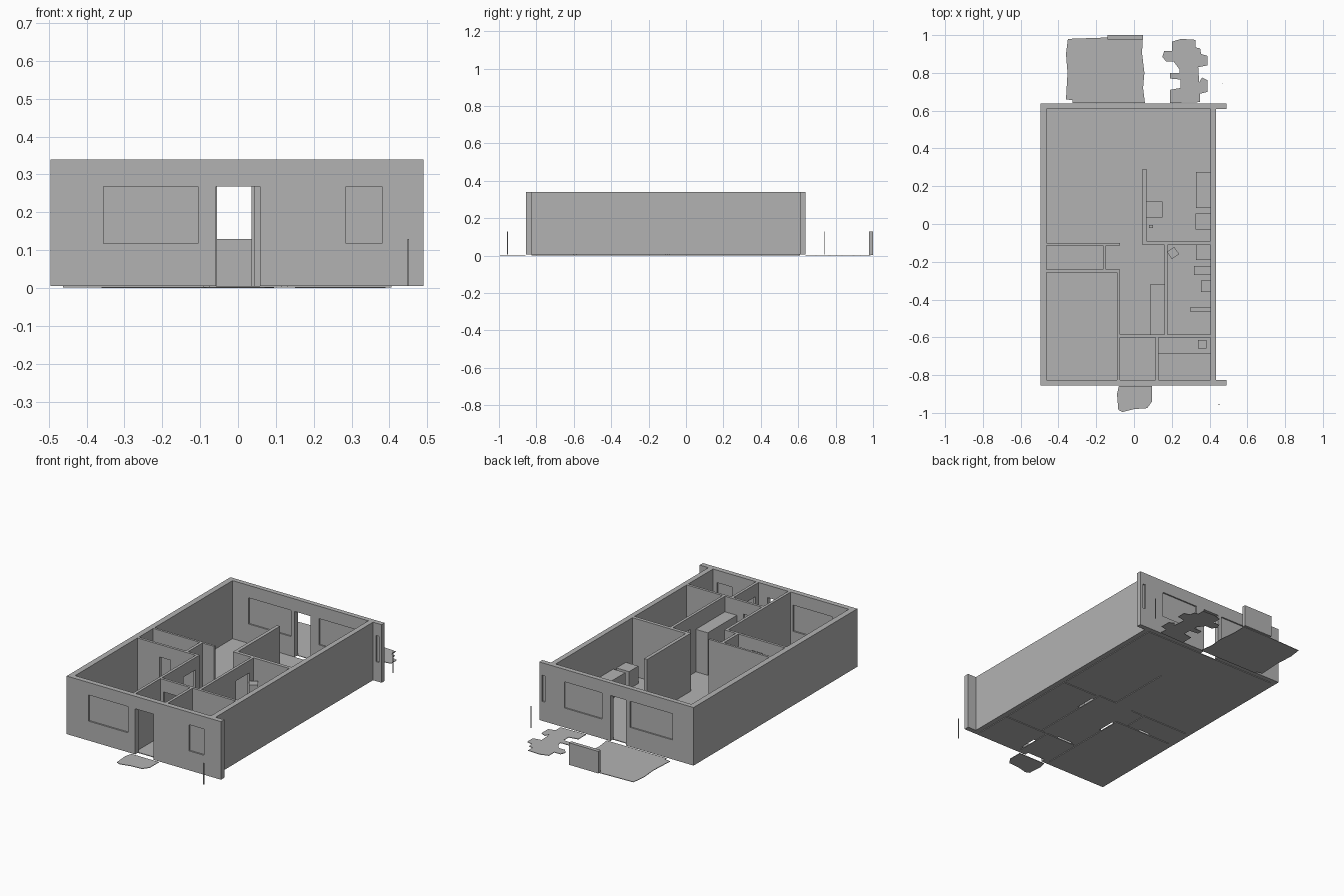
import bpy, bmesh, math
from mathutils import Matrix

cube = bpy.data.objects.get("Cube")
if cube:
    bpy.data.objects.remove(cube)

grey = bpy.data.materials.new("plain_grey")
grey.use_nodes = True
colour = (0.45, 0.45, 0.45, 1)
grey.diffuse_color = colour
grey.node_tree.nodes["Principled BSDF"].inputs["Base Color"].default_value = colour

BASE, TOP = 0.005, 0.34
HEAD = 0.268
SILL = 0.117


def finish(name, bm):
    bmesh.ops.recalc_face_normals(bm, faces=bm.faces)
    mesh = bpy.data.meshes.new(name)
    bm.to_mesh(mesh)
    bm.free()
    mesh.materials.append(grey)
    obj = bpy.data.objects.new(name, mesh)
    bpy.context.collection.objects.link(obj)
    return obj


def box(name, x, y, z, turn=0):
    bm = bmesh.new()
    bmesh.ops.create_cube(bm, size=1)
    size = Matrix.Diagonal((x[1] - x[0], y[1] - y[0], z[1] - z[0], 1))
    place = Matrix.Translation((sum(x) / 2, sum(y) / 2, sum(z) / 2))
    bm.transform(place @ Matrix.Rotation(math.radians(turn), 4, 'Z') @ size)
    return finish(name, bm)


def slab(name, outline, height=0.003):
    bm = bmesh.new()
    face = bm.faces.new([bm.verts.new((x, y, 0)) for x, y in outline])
    ext = bmesh.ops.extrude_face_region(bm, geom=[face])["geom"]
    bmesh.ops.translate(bm, vec=(0, 0, height),
                        verts=[v for v in ext if isinstance(v, bmesh.types.BMVert)])
    return finish(name, bm)


def wall(name, axis, span, depth, doors=(), windows=()):
    """Wall along an axis; doors are open, windows hold a recessed pane."""
    holes = [(a, b, BASE, HEAD) for a, b in doors]
    holes += [(a, b, SILL, HEAD) for a, b in windows]
    us = sorted({*span, *(h[i] for h in holes for i in (0, 1))})
    zs = sorted({BASE, TOP, *(h[i] for h in holes for i in (2, 3))})

    def point(u, d, z):
        return (u, d, z) if axis == 'x' else (d, u, z)

    bm = bmesh.new()
    for u0, u1 in zip(us, us[1:]):
        for z0, z1 in zip(zs, zs[1:]):
            u, z = (u0 + u1) / 2, (z0 + z1) / 2
            if not any(a < u < b and c < z < d for a, b, c, d in holes):
                bm.faces.new([bm.verts.new(point(p, depth[0], q)) for p, q in
                              ((u0, z0), (u1, z0), (u1, z1), (u0, z1))])
    bmesh.ops.remove_doubles(bm, verts=bm.verts, dist=1e-5)
    ext = bmesh.ops.extrude_face_region(bm, geom=bm.faces[:])["geom"]
    bmesh.ops.translate(bm, vec=point(0, depth[1] - depth[0], 0),
                        verts=[v for v in ext if isinstance(v, bmesh.types.BMVert)])
    finish(name, bm)
    mid = sum(depth) / 2
    for a, b in windows:
        across = (mid - 0.006, mid + 0.006)
        x, y = ((a, b), across) if axis == 'x' else (across, (a, b))
        box(name + "_window_pane", x, y, (SILL, HEAD))


# Outer walls
wall("front_wall", 'x', (-0.495, 0.49), (-0.855, -0.825),
     doors=[(-0.058, 0.058)], windows=[(-0.355, -0.105), (0.285, 0.38)])
wall("back_wall", 'x', (-0.495, 0.49), (0.61, 0.638),
     doors=[(-0.065, 0.036)], windows=[(-0.36, -0.09), (0.09, 0.33), (0.455, 0.472)])
wall("west_wall", 'y', (-0.825, 0.61), (-0.495, -0.462))
wall("east_wall", 'y', (-0.825, 0.61), (0.405, 0.435))

# Inner walls
wall("living_room_wall", 'x', (-0.462, -0.075), (-0.113, -0.1))
wall("closet_divider", 'y', (-0.242, -0.113), (-0.165, -0.148))
wall("bedroom_back_wall", 'x', (-0.462, -0.075), (-0.257, -0.242), doors=[(-0.32, -0.25)])
wall("bedroom_side_wall", 'y', (-0.825, -0.257), (-0.091, -0.075), doors=[(-0.39, -0.28)])
wall("hall_front_wall", 'x', (-0.075, 0.405), (-0.6, -0.585), doors=[(-0.055, 0.043)])
wall("entry_side_wall", 'y', (-0.825, -0.6), (0.115, 0.131), doors=[(-0.8, -0.7)])
wall("bathroom_side_wall", 'y', (-0.585, -0.11), (0.161, 0.177), doors=[(-0.27, -0.15)])
wall("kitchen_front_wall", 'x', (0.045, 0.405), (-0.11, -0.09))
wall("kitchen_side_wall", 'y', (-0.09, 0.29), (0.045, 0.065))

# Room floors
floors = {
    "living_room": ((-0.462, 0.045), (-0.1, 0.61)),
    "dining_area": ((0.045, 0.405), (0.29, 0.61)),
    "kitchen": ((0.065, 0.405), (-0.09, 0.29)),
    "closet": ((-0.462, -0.165), (-0.242, -0.113)),
    "small_closet": ((-0.148, -0.075), (-0.242, -0.113)),
    "bedroom": ((-0.462, -0.091), (-0.825, -0.257)),
    "hall": ((-0.075, 0.161), (-0.585, -0.1)),
    "bathroom": ((0.177, 0.405), (-0.585, -0.11)),
    "entry": ((-0.075, 0.115), (-0.825, -0.6)),
    "washroom": ((0.131, 0.405), (-0.825, -0.6)),
}
for room, (x, y) in floors.items():
    box(room + "_floor", x, y, (0.001, BASE))

# Fitted furniture: x range, y range, height
EAST = 0.405
furniture = {
    "hall_cupboard": ((0.085, 0.161), (-0.585, -0.32), 0.25),
    "kitchen_counter": ((0.328, EAST), (0.085, 0.275), 0.11),
    "kitchen_stove": ((0.325, EAST), (-0.03, 0.055), 0.105),
    "kitchen_cabinet": ((0.065, 0.15), (0.035, 0.12), 0.11),
    "kitchen_stool": ((0.08, 0.1), (-0.02, -0.006), 0.05),
    "shower": ((0.328, EAST), (-0.19, -0.11), 0.11),
    "bathroom_basin": ((0.318, EAST), (-0.27, -0.222), 0.1),
    "toilet": ((0.355, EAST), (-0.36, -0.3), 0.1),
    "bathroom_partition": ((0.3, EAST), (-0.466, -0.44), 0.15),
    "washroom_counter": ((0.131, EAST), (-0.685, -0.6), 0.1),
    "washroom_basin": ((0.34, 0.385), (-0.66, -0.615), 0.11),
}
for name, (x, y, height) in furniture.items():
    box(name, x, y, (BASE, height))
box("bathroom_cabinet", (0.183, 0.23), (-0.177, -0.13), (BASE, 0.22), turn=35)

# Ground outside
slab("patio", [(-0.325, 0.64), (-0.325, 0.655), (-0.36, 0.66), (-0.352, 0.8),
               (-0.36, 0.9), (-0.35, 0.98), (-0.15, 0.987), (0.045, 0.987),
               (0.043, 0.9), (0.055, 0.8), (0.048, 0.72), (0.058, 0.64)])
slab("front_step", [(-0.08, -0.858), (-0.09, -0.9), (-0.083, -0.985), (-0.06, -0.995),
                    (0.0, -0.98), (0.07, -0.975), (0.095, -0.94), (0.095, -0.858)])
slab("planting_bed", [(0.19, 0.64), (0.35, 0.645), (0.35, 0.69), (0.39, 0.7),
                      (0.39, 0.76), (0.36, 0.775), (0.345, 0.75), (0.34, 0.83),
                      (0.39, 0.84), (0.39, 0.89), (0.355, 0.9), (0.35, 0.93),
                      (0.325, 0.935), (0.325, 0.975), (0.25, 0.98), (0.2, 0.965),
                      (0.2, 0.915), (0.16, 0.915), (0.15, 0.885), (0.17, 0.86),
                      (0.21, 0.86), (0.24, 0.82), (0.24, 0.8), (0.19, 0.8),
                      (0.19, 0.77), (0.245, 0.765), (0.245, 0.72), (0.19, 0.71)])

# Fence and marker posts
box("patio_fence", (-0.14, 0.048), (0.978, 1.0), (0.003, 0.13))
for name, x, y in (("front_post", 0.45, -0.955), ("back_post", 0.47, 0.742)):
    box(name, (x - 0.002, x + 0.002), (y - 0.002, y + 0.002), (BASE, 0.13))

# Ground line shared by the outdoor pieces
for obj in bpy.context.collection.objects:
    if obj.name in ("patio", "front_step", "planting_bed"):
        obj.location.z = 0
